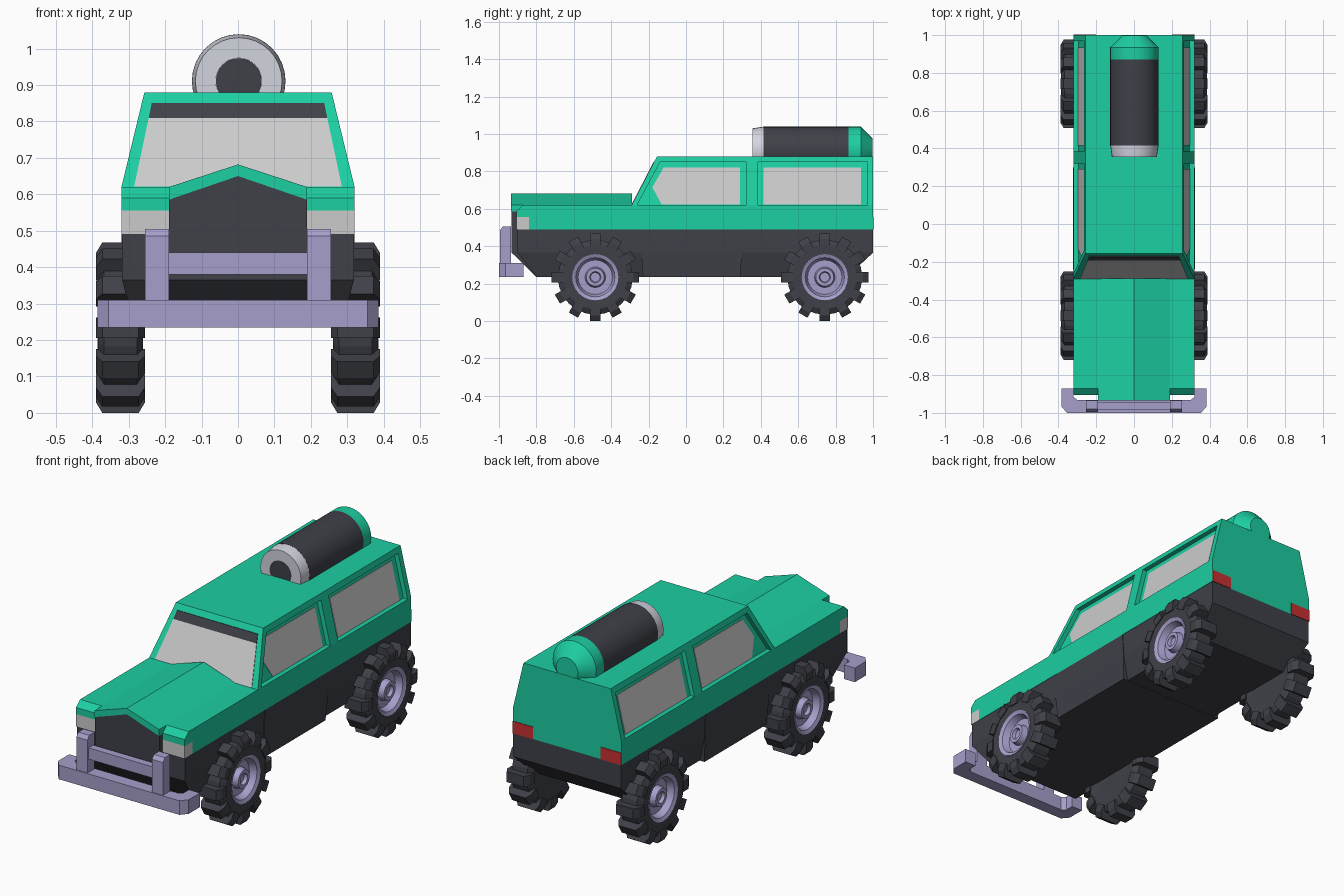
import bpy, bmesh
from math import cos, sin, pi, radians

if "Cube" in bpy.data.objects:
    bpy.data.objects.remove(bpy.data.objects["Cube"])


def material(name, r, g, b):
    m = bpy.data.materials.new(name)
    m.diffuse_color = (r, g, b, 1)
    m.use_nodes = True
    m.node_tree.nodes["Principled BSDF"].inputs["Base Color"].default_value = m.diffuse_color
    return m


GREEN = material("green_paint", 0.012, 0.62, 0.36)
DARK = material("dark_trim", 0.05, 0.052, 0.065)
LILAC = material("lilac_metal", 0.38, 0.35, 0.60)
GLASS = material("pale_glass", 0.55, 0.55, 0.55)
SILVER = material("silver", 0.65, 0.66, 0.74)
RED = material("red_lamp", 0.58, 0.03, 0.03)


def add_loft(bm, rings):
    """Skin a stack of equal-length rings and cap both ends."""
    vs = [[bm.verts.new(p) for p in ring] for ring in rings]
    n = len(vs[0])
    for a, b in zip(vs, vs[1:]):
        for i in range(n):
            j = (i + 1) % n
            bm.faces.new((a[i], a[j], b[j], b[i]))
    bm.faces.new(vs[0])
    bm.faces.new(vs[-1])


def build(name, solids, mat, smooth=False):
    bm = bmesh.new()
    for rings in solids:
        add_loft(bm, rings)
    bmesh.ops.recalc_face_normals(bm, faces=bm.faces)
    me = bpy.data.meshes.new(name)
    bm.to_mesh(me)
    bm.free()
    me.materials.append(mat)
    ob = bpy.data.objects.new(name, me)
    bpy.context.collection.objects.link(ob)
    if smooth:
        bpy.ops.object.select_all(action='DESELECT')
        ob.select_set(True)
        bpy.context.view_layer.objects.active = ob
        bpy.ops.object.shade_smooth_by_angle(angle=radians(30))
    return ob


def box(x0, x1, y0, y1, z0, z1):
    return [[(x0, y0, z), (x1, y0, z), (x1, y1, z), (x0, y1, z)] for z in (z0, z1)]


def across(profile, x0, x1):
    """Extrude a (y, z) profile along x."""
    return [[(x, y, z) for y, z in profile] for x in (x0, x1)]


def lathe(profile, n, axis, centre=(0, 0, 0)):
    """Revolve (distance, radius) points about the x or y axis."""
    cx, cy, cz = centre
    rings = []
    for d, r in profile:
        ang = [2 * pi * i / n for i in range(n)]
        if axis == 'x':
            rings.append([(cx + d, cy + r * cos(a), cz + r * sin(a)) for a in ang])
        else:
            rings.append([(cx + r * cos(a), cy + d, cz + r * sin(a)) for a in ang])
    return rings


def side_x(z):      # half width of the cabin at height z
    return 0.32 - (z - 0.62) * 0.063 / 0.26


def screen_y(z):    # windscreen plane
    return -0.29 + (z - 0.62) * 0.135 / 0.26


def side_panel(outline, s, near, far):
    """Panel following the leaning cabin side, between two offsets from it."""
    return [[(s * (side_x(z) + d), y, z) for y, z in outline] for d in (near, far)]


# Cabin with recessed side windows
profile = [(-0.29, 0.62), (1, 0.62), (1, 0.88), (-0.155, 0.88)]
cabin = build("cabin", [[[(s * side_x(z), y, z) for y, z in profile] for s in (-1, 1)]], GREEN)
openings = [[(-0.272, 0.60), (-0.138, 0.85), (0.32, 0.85), (0.32, 0.60)],
            [(0.385, 0.60), (0.385, 0.85), (0.97, 0.85), (0.97, 0.60)]]
cutter = build("window_cutter",
               [side_panel(o, s, -0.025, 0.06) for o in openings for s in (-1, 1)], GREEN)
cutter.hide_render = True
mod = cabin.modifiers.new("windows", 'BOOLEAN')
mod.operation = 'DIFFERENCE'
mod.solver = 'EXACT'
mod.object = cutter
bpy.context.view_layer.objects.active = cabin
bpy.ops.object.modifier_apply(modifier=mod.name)
bpy.data.objects.remove(cutter)

panes = [[(-0.13, 0.622), (-0.18, 0.715), (-0.12, 0.82), (0.29, 0.82), (0.29, 0.622)],
         [(0.415, 0.622), (0.415, 0.82), (0.935, 0.82), (0.935, 0.622)]]
build("side_windows", [side_panel(p, s, -0.035, -0.022) for p in panes for s in (-1, 1)], GLASS)


# Windscreen and its dark sun strip
def screen(z0, z1, w0, w1):
    quad = [(-w0, z0), (w0, z0), (w1, z1), (-w1, z1)]
    return [[(x, screen_y(z) + d, z) for x, z in quad] for d in (0.01, -0.003)]


build("windscreen", [screen(0.622, 0.81, 0.285, 0.245)], GLASS)
build("sun_strip", [screen(0.81, 0.85, 0.245, 0.237)], DARK)

# Green belt with front wings, notched for the headlights
build("body_belt", [across([(-0.905, 0.555), (-0.905, 0.59), (-0.872, 0.62), (1, 0.62),
                            (1, 0.49), (-0.84, 0.49), (-0.84, 0.555)], -0.32, 0.32)], GREEN)
build("headlights", [box(s * 0.18, s * 0.32, -0.905, -0.84, 0.49, 0.555) for s in (-1, 1)], GLASS)
build("tail_lights", [box(s * 0.20, s * 0.319, 0.98, 1.003, 0.49, 0.555) for s in (-1, 1)], RED)

# Peaked bonnet and grille
hood = [(-0.19, 0.585), (-0.19, 0.62), (0, 0.682), (0.19, 0.62), (0.19, 0.585), (0, 0.65)]
build("bonnet", [[[(x, y, z) for x, z in hood] for y in (-0.935, -0.288)]], GREEN)
build("grille", [[[(x, y, z) for x, z in [(-0.19, low), (-0.19, 0.585), (0, 0.65),
                                          (0.19, 0.585), (0.19, low)]]
                  for y, low in ((-0.932, 0.365), (-0.80, 0.235), (-0.75, 0.235))]], DARK)

# Dark lower body, tapering underneath, with proud sills
build("lower_body", [[[(-w, y0, z), (w, y0, z), (w, y1, z), (-w, y1, z)] for w, y0, y1, z in
                      ((0.318, -0.90, 1.0, 0.49), (0.318, -0.90, 1.0, 0.365),
                       (0.285, -0.80, 0.86, 0.235))]], DARK)
build("sills", [[[(-w, y0, z), (w, y0, z), (w, y1, z), (-w, y1, z)] for w, y0, y1, z in
                 ((0.32, -0.23, 0.29, 0.49), (0.322, -0.24, 0.30, 0.38),
                  (0.312, -0.23, 0.29, 0.234))]], DARK)

# Front bumper with wrapped ends, and its guard
half = [(0.385, -0.87), (0.385, -0.965), (0.355, -1.0)]
inner = [(0.30, -0.932), (0.32, -0.915), (0.32, -0.87)]
plan = half + [(-x, y) for x, y in half[::-1]] + [(-x, y) for x, y in inner[::-1]] + inner
build("front_bumper", [[[(x, y, z) for x, y in plan] for z in (0.235, 0.31)]], LILAC)
post = [(-0.995, 0.30), (-0.995, 0.485), (-0.98, 0.505), (-0.935, 0.505), (-0.935, 0.30)]
build("bumper_guard", [across(post, s * 0.19, s * 0.255) for s in (-1, 1)]
      + [box(-0.2, 0.2, -0.985, -0.945, 0.38, 0.44)], LILAC)

# Wheels: tyre with twelve lugs, dished rim with hub
tyre = [lathe([(-0.058, 0.12), (-0.062, 0.17), (-0.045, 0.2), (0.045, 0.2), (0.062, 0.17),
               (0.06, 0.123), (0.0, 0.123)], 24, 'x')]
lug = [(-0.0675, 0.165), (-0.0675, 0.205), (-0.05, 0.234), (0.05, 0.234),
       (0.0675, 0.205), (0.0675, 0.165)]
for i in range(12):
    a = 2 * pi * i / 12 - pi / 2
    tyre.append([[(x, r * cos(a) - t * sin(a), r * sin(a) + t * cos(a)) for x, r in lug]
                 for t in (-0.028, 0.028)])
rim = [lathe([(0.0, 0.1235), (0.063, 0.1235), (0.055, 0.105), (0.02, 0.092), (0.02, 0.055),
              (0.052, 0.048), (0.052, 0.03), (0.035, 0.025)], 24, 'x')]
tyre_ob = build("tyre", tyre, DARK)
rim_ob = build("rim", rim, LILAC, smooth=True)
for end, y in (("front", -0.485), ("rear", 0.742)):
    for side, s in (("right", 1), ("left", -1)):
        for src in (tyre_ob, rim_ob):
            ob = bpy.data.objects.new(f"{end}_{side}_{src.name}", src.data)
            ob.location = (s * 0.3225, y, 0.234)
            ob.rotation_euler.z = 0 if s > 0 else pi
            bpy.context.collection.objects.link(ob)
for src in (tyre_ob, rim_ob):
    bpy.data.objects.remove(src)

# Roof canister half sunk into the roof
axis = (0.002, 0, 0.911)
build("canister_collar", [lathe([(0.40, 0.063), (0.356, 0.063), (0.356, 0.119), (0.415, 0.128),
                                 (0.42, 0.128)], 32, 'y', axis)], SILVER, smooth=True)
build("canister_bore", [lathe([(0.36, 0.0625), (0.41, 0.0625)], 32, 'y', axis)], DARK)
build("canister_body", [lathe([(0.415, 0.1285), (0.87, 0.1285)], 32, 'y', axis)], DARK, smooth=True)
build("canister_cap", [lathe([(0.87, 0.1285), (0.935, 0.1285), (0.998, 0.064)], 32, 'y', axis)],
      GREEN, smooth=True)
